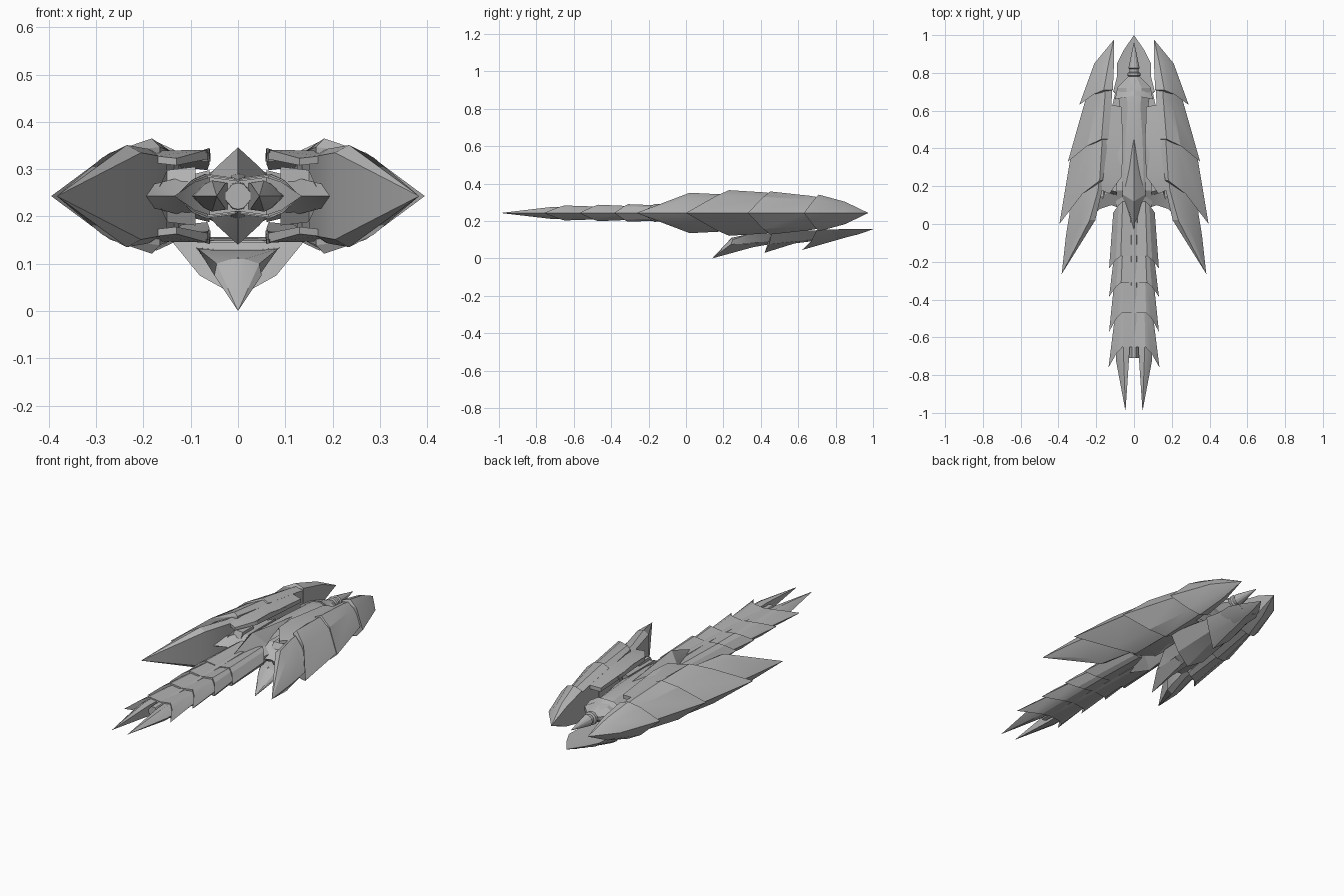
import bpy, bmesh, math
from mathutils import Vector

ZC = 0.243  # height of the symmetry plane of wings and prow

grey = bpy.data.materials.new("hull_grey")
grey.diffuse_color = (0.45, 0.45, 0.45, 1)


def loft(name, rings, mirror=False):
    """Skin a list of equal-length point rings and close both ends."""
    bm = bmesh.new()
    vs = [[bm.verts.new(p) for p in r] for r in rings]
    n = len(rings[0])
    for a, b in zip(vs, vs[1:]):
        for i in range(n):
            j = (i + 1) % n
            bm.faces.new((a[i], a[j], b[j], b[i]))
    bm.faces.new(vs[0])
    bm.faces.new(vs[-1])
    bmesh.ops.remove_doubles(bm, verts=bm.verts, dist=0.0005)
    bmesh.ops.triangulate(bm, faces=[f for f in bm.faces if len(f.verts) > 4])
    bmesh.ops.recalc_face_normals(bm, faces=bm.faces)
    me = bpy.data.meshes.new(name)
    bm.to_mesh(me)
    bm.free()
    me.materials.append(grey)
    ob = bpy.data.objects.new(name, me)
    bpy.context.collection.objects.link(ob)
    if mirror:
        ob.modifiers.new("mirror", 'MIRROR').use_axis[0] = True
    return ob


def blade(inner_x, ridge, outer, h, inner_h=0.85):
    """Swept half-diamond ring: inner wall, ridge, shoulder, sharp outer edge."""
    rx, ry = ridge
    ox, oy = outer
    mx, my = rx + 0.42 * (ox - rx), ry + 0.3 * (oy - ry)
    top = [(inner_x, ry, h * inner_h), (rx, ry, h), (mx, my, h * 0.75)]
    pts = top + [(ox, oy, 0)] + [(x, y, -z) for x, y, z in reversed(top)]
    return [(x, y, ZC + z) for x, y, z in pts]


def point(x, y, z=ZC, n=7):
    return [(x, y, z)] * n


# Side wings: four overlapping swept armour plates
loft("wing_plate_rear", [
    point(0.107, 0.975),
    blade(0.106, (0.135, 0.85), (0.21, 0.85), 0.06),
    blade(0.112, (0.16, 0.71), (0.29, 0.63), 0.098)], True)
loft("wing_plate_mid_rear", [
    blade(0.112, (0.15, 0.76), (0.235, 0.73), 0.075),
    blade(0.118, (0.155, 0.66), (0.262, 0.64), 0.092),
    blade(0.135, (0.172, 0.45), (0.35, 0.33), 0.115)], True)
loft("wing_plate_mid_front", [
    blade(0.125, (0.16, 0.55), (0.31, 0.45), 0.095),
    blade(0.14, (0.17, 0.42), (0.335, 0.36), 0.11),
    blade(0.165, (0.182, 0.23), (0.395, 0.0), 0.122)], True)
loft("wing_plate_front", [
    blade(0.15, (0.175, 0.34), (0.33, 0.2), 0.095),
    blade(0.168, (0.19, 0.18), (0.342, 0.05), 0.1),
    blade(0.205, (0.235, 0.02), (0.36, -0.06), 0.108),
    point(0.383, -0.265)], True)

# Inner wing hooks, above and below the hull
for side, label in ((1, "upper"), (-1, "lower")):
    def strip(y, x0, x1, z0, z1, t):
        return [(x0, y, ZC + side * z0), (x1, y + 0.02, ZC + side * z1),
                (x1, y + 0.02, ZC + side * (z1 - t)),
                (x0, y, ZC + side * (z0 - t))]
    loft(label + "_hook_plate", [
        strip(0.62, 0.065, 0.16, 0.075, 0.085, 0.02),
        strip(0.46, 0.06, 0.165, 0.09, 0.098, 0.022),
        strip(0.25, 0.065, 0.17, 0.098, 0.096, 0.02),
        strip(0.16, 0.13, 0.175, 0.08, 0.085, 0.015)], True)
    loft(label + "_hook_lip", [
        strip(0.48, 0.058, 0.085, 0.085, 0.085, 0.012),
        strip(0.36, 0.06, 0.095, 0.102, 0.09, 0.012),
        strip(0.24, 0.066, 0.07, 0.1, 0.096, 0.008)], True)


def hull_ring(y, w, h, sweep=0.0, flat=0.3):
    """Full-width faceted ring whose sides can trail behind its ridge."""
    p = [(0, y, h), (w * 0.45, y + sweep * 0.45, h * (0.6 + flat)),
         (w, y + sweep, h * flat), (w, y + sweep, -h * flat),
         (w * 0.45, y + sweep * 0.45, -h * (0.6 + flat)), (0, y, -h)]
    p += [(-x, yy, z) for x, yy, z in reversed(p[1:-1])]
    return [(x, yy, ZC + z) for x, yy, z in p]


# Central hull and pointed canopy
loft("hull", [hull_ring(0.78, 0.03, 0.025), hull_ring(0.72, 0.09, 0.045),
              hull_ring(0.62, 0.075, 0.06), hull_ring(0.45, 0.1, 0.062),
              hull_ring(0.25, 0.115, 0.06), hull_ring(0.08, 0.09, 0.045)])
loft("canopy", [hull_ring(0.47, 0.04, 0.06, 0.06, 0.1),
                hull_ring(0.3, 0.06, 0.08, 0.04, 0.05),
                hull_ring(0.12, 0.1, 0.103, 0.06, 0.0),
                hull_ring(-0.03, 0.01, 0.05, 0.01, 0.0)])
loft("engine_collar", [hull_ring(0.755, 0.09, 0.03, -0.04),
                       hull_ring(0.68, 0.1, 0.058, -0.02)])

# Shoulder struts joining hull and wings
def strut_ring(x, y0, y1, h):
    ym = (y0 + y1) / 2
    return [(x, y0, ZC), (x, ym - (y1 - y0) * 0.2, ZC + h), (x, y1, ZC + h),
            (x, y1, ZC - h), (x, ym - (y1 - y0) * 0.2, ZC - h)]


loft("shoulder_strut", [strut_ring(0.06, 0.08, 0.4, 0.055),
                        strut_ring(0.12, 0.1, 0.36, 0.04),
                        strut_ring(0.18, 0.08, 0.28, 0.025),
                        point(0.245, 0.02, ZC, 5)], True)
loft("shoulder_claw", [strut_ring(0.09, 0.13, 0.26, 0.062),
                       strut_ring(0.15, 0.16, 0.25, 0.055),
                       point(0.175, 0.1, ZC, 5)], True)

# Rear engine: stepped nozzle with a spike, turned around the y axis
def circle(y, r, n=12):
    return [(r * math.cos(2 * math.pi * i / n), y,
             ZC + r * math.sin(2 * math.pi * i / n)) for i in range(n)]


loft("engine_nozzle", [circle(y, r) for y, r in (
    (0.7, 0.05), (0.76, 0.034), (0.78, 0.024), (0.785, 0.034), (0.8, 0.034),
    (0.805, 0.024), (0.82, 0.024), (0.825, 0.03), (0.84, 0.026),
    (0.9, 0.014), (0.96, 0.001))])

# Prow: chain of flared scales ending in two prongs
scales = [  # ridge start, outer start, height; ridge end, outer end, height
    ((0.06, 0.12), (0.11, 0.06), 0.046, (0.07, -0.17), (0.132, -0.235), 0.047),
    ((0.06, -0.13), (0.106, -0.17), 0.04, (0.068, -0.31), (0.132, -0.385), 0.047),
    ((0.058, -0.28), (0.106, -0.32), 0.036, (0.064, -0.47), (0.132, -0.57), 0.044),
    ((0.055, -0.44), (0.1, -0.48), 0.033, (0.06, -0.65), (0.135, -0.76), 0.04)]
for i, (r0, o0, h0, r1, o1, h1) in enumerate(scales):
    loft("prow_scale_%d" % (i + 1),
         [blade(0.0, r0, o0, h0, 0.8), blade(0.0, r1, o1, h1, 0.8)], True)
loft("prow_prong", [blade(0.02, (0.055, -0.6), (0.1, -0.64), 0.033),
                    blade(0.026, (0.055, -0.71), (0.094, -0.73), 0.033),
                    point(0.045, -0.992)], True)
loft("prow_spine", [hull_ring(0.1, 0.035, 0.05), hull_ring(-0.2, 0.03, 0.042),
                    hull_ring(-0.71, 0.026, 0.028)])

# Belly armour: V-shaped scales whose keels point forward
def keel(y, z, side_y, w, chine_z, top_z):
    my = y + (side_y - y) * 0.6
    half = [(w * 0.57, my, chine_z), (w, side_y, top_z),
            (w * 0.5, side_y, top_z - 0.004)]
    return [(0, y, z)] + half + [(-x, yy, zz) for x, yy, zz in reversed(half)]


loft("belly_spike", [keel(0.5, 0.085, 0.52, 0.09, 0.1, 0.135),
                     keel(0.33, 0.055, 0.34, 0.085, 0.08, 0.132),
                     [(0, 0.22, 0.05), (0.05, 0.24, 0.075), (0.045, 0.25, 0.1),
                      (0.015, 0.245, 0.11), (-0.015, 0.245, 0.11),
                      (-0.045, 0.25, 0.1), (-0.05, 0.24, 0.075)],
                     point(0, 0.14, 0.0)])
loft("belly_spike_brow", [
    [(0, 0.14, 0.0), (0.05, 0.24, 0.075), (0, 0.245, 0.112), (-0.05, 0.24, 0.075)],
    [(0, 0.38, 0.066), (0.05, 0.38, 0.08), (0, 0.38, 0.125), (-0.05, 0.38, 0.08)]])
loft("belly_scale_front", [keel(0.74, 0.1, 0.74, 0.09, 0.115, 0.15),
                           keel(0.58, 0.08, 0.58, 0.125, 0.09, 0.15),
                           keel(0.42, 0.03, 0.46, 0.142, 0.075, 0.15)])
loft("belly_scale_mid", [keel(0.9, 0.125, 0.9, 0.06, 0.135, 0.153),
                         keel(0.62, 0.045, 0.7, 0.11, 0.09, 0.153)])
loft("belly_scale_rear", [point(0, 1.0, 0.156),
                          keel(0.92, 0.128, 0.92, 0.055, 0.142, 0.157),
                          keel(0.8, 0.1, 0.85, 0.09, 0.12, 0.157),
                          keel(0.72, 0.1, 0.72, 0.09, 0.12, 0.153)])

# Crisp facets with softened shallow bends
bpy.ops.object.select_all(action='SELECT')
bpy.context.view_layer.objects.active = bpy.context.scene.objects["hull"]
bpy.ops.object.shade_smooth_by_angle(angle=math.radians(22))

# Settle the lowest point on the ground plane
low = min((v.co.z for o in bpy.context.scene.objects for v in o.data.vertices))
for o in bpy.context.scene.objects:
    o.location = Vector((0, 0, -low))
